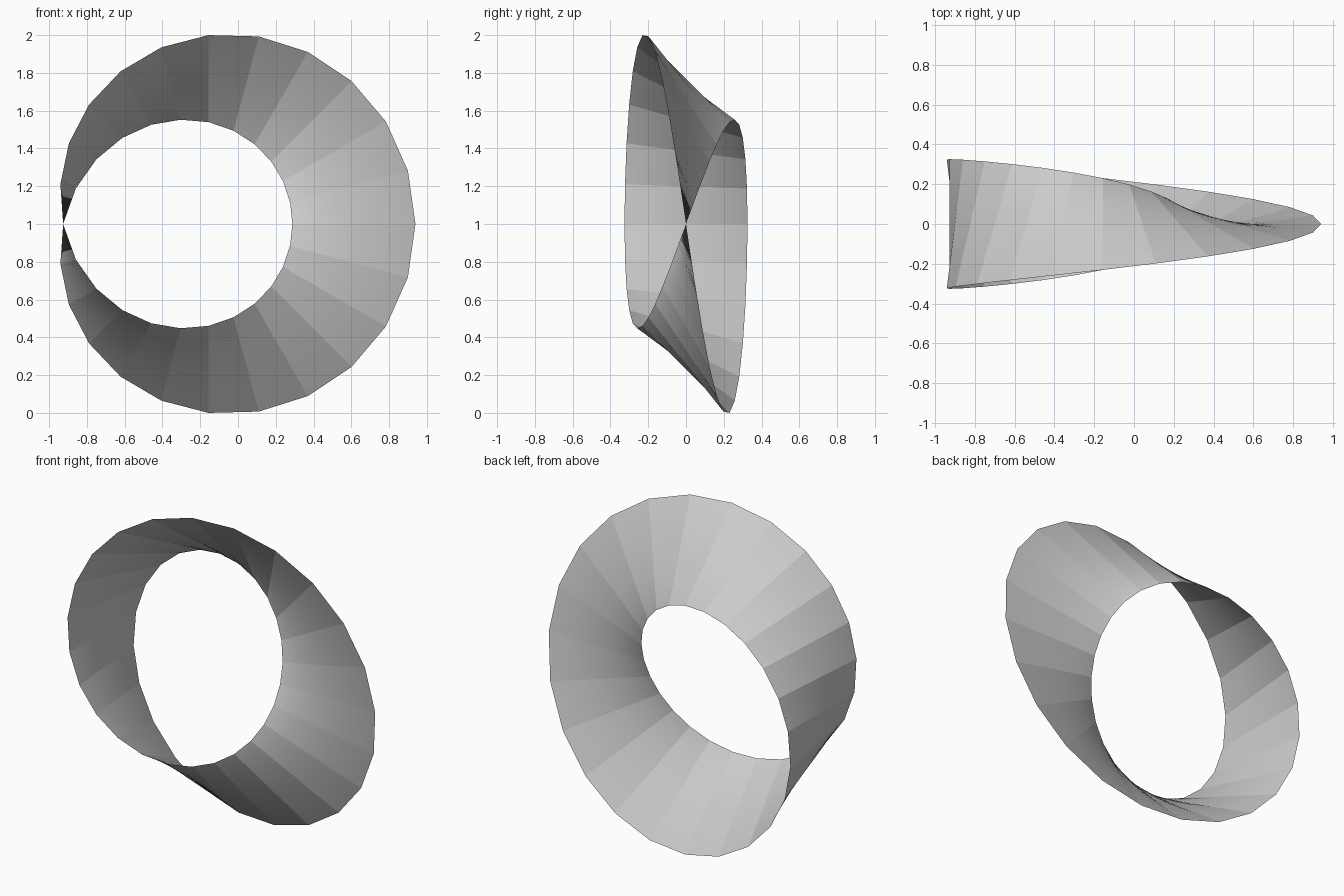
import bpy, bmesh
from math import sin, cos, tau

if "Cube" in bpy.data.objects:
    bpy.data.objects.remove(bpy.data.objects["Cube"])

SEGMENTS, STRIPS = 24, 48         # facets around the loop, fine strips across the band
RADIUS, HALF_WIDTH = 0.7697, 0.3257
CENTRE_X, CENTRE_Z = -0.156, 1.0

bm = bmesh.new()

# Rulings: straight cross lines that make half a turn on the way round
rows = []
for i in range(SEGMENTS):
    t = tau * i / SEGMENTS
    row = []
    for j in range(STRIPS + 1):
        v = HALF_WIDTH * (2 * j / STRIPS - 1)
        r = RADIUS + v * cos(t / 2)
        row.append(bm.verts.new((CENTRE_X + r * cos(t),
                                 -v * sin(t / 2),
                                 CENTRE_Z + r * sin(t))))
    rows.append(row)
rows.append(rows[0][::-1])        # the half twist joins the band reversed

# Band surface between neighbouring rulings
for a, b in zip(rows, rows[1:]):
    for j in range(STRIPS):
        bm.faces.new((a[j], a[j + 1], b[j + 1], b[j]))

mesh = bpy.data.meshes.new("twisted_band")
bm.to_mesh(mesh)
bm.free()
band = bpy.data.objects.new("twisted_band", mesh)
bpy.context.collection.objects.link(band)
